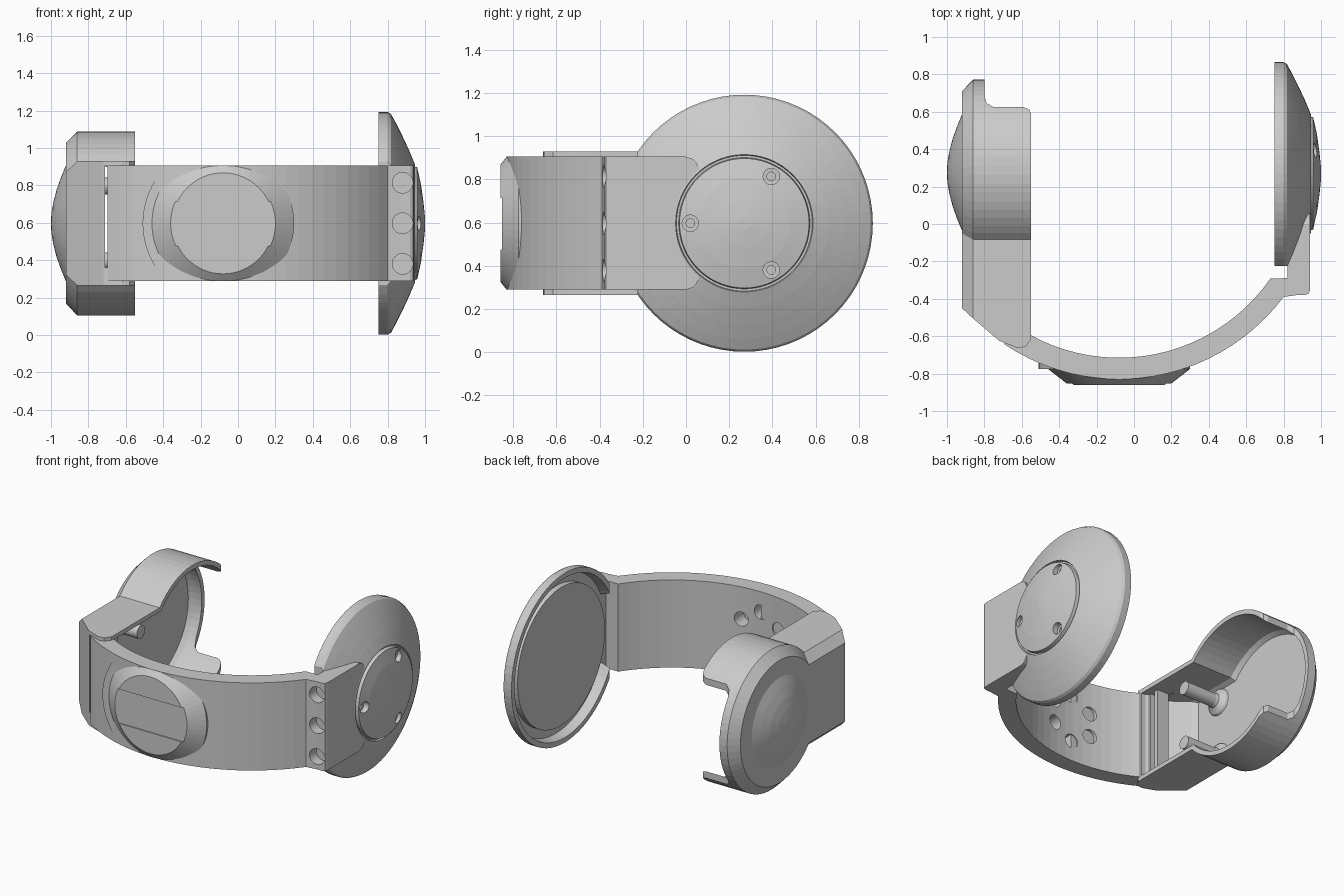
import bpy, bmesh, math
from mathutils import Vector

if "Cube" in bpy.data.objects:
    bpy.data.objects.remove(bpy.data.objects["Cube"])

CZ = 0.597            # height of the centre line
DY = 0.27             # depth of the disc axis and band arc centre


def finish(name, bm):
    bmesh.ops.remove_doubles(bm, verts=bm.verts, dist=1e-5)
    bmesh.ops.recalc_face_normals(bm, faces=bm.faces)
    me = bpy.data.meshes.new(name)
    bm.to_mesh(me)
    bm.free()
    ob = bpy.data.objects.new(name, me)
    bpy.context.collection.objects.link(ob)
    return ob


def loft(name, loops, closed=False):
    """Skin equal-length loops; cap the ends unless closed."""
    bm = bmesh.new()
    rows = [[bm.verts.new(p) for p in lp] for lp in loops]
    n = len(rows[0])
    pairs = list(zip(rows, rows[1:])) + ([(rows[-1], rows[0])] if closed else [])
    for a, b in pairs:
        for i in range(n):
            j = (i + 1) % n
            bm.faces.new((a[i], a[j], b[j], b[i]))
    if not closed:
        bm.faces.new(rows[0])
        bm.faces.new(rows[-1])
    return finish(name, bm)


def prism(name, pts, z0, z1):
    return loft(name, [[(x, y, z) for x, y in pts] for z in (z0, z1)])


def box(name, x0, x1, y0, y1, z0, z1):
    return prism(name, [(x0, y0), (x1, y0), (x1, y1), (x0, y1)], z0, z1)


def turned(name, profile, centre, axis='X', n=64):
    """Solid of revolution from (position along axis, radius) pairs."""
    loops = []
    for t, r in profile:
        r = max(r, 0.004)
        ring = []
        for i in range(n):
            a = 2 * math.pi * i / n
            c, s = r * math.cos(a), r * math.sin(a)
            if axis == 'X':
                ring.append((t, centre[0] + c, centre[1] + s))
            else:
                ring.append((centre[0] + c, t, centre[1] + s))
        loops.append(ring)
    return loft(name, loops)


def boolean(ob, tool, op='DIFFERENCE'):
    m = ob.modifiers.new('bool', 'BOOLEAN')
    m.operation, m.object, m.solver = op, tool, 'EXACT'
    bpy.context.view_layer.update()
    dg = bpy.context.evaluated_depsgraph_get()
    me = bpy.data.meshes.new_from_object(ob.evaluated_get(dg))
    ob.modifiers.clear()
    ob.data = me
    bpy.data.objects.remove(tool)


def arc_y(x, r):
    return DY - math.sqrt(r * r - (x + 0.08) ** 2)


def arc(r, x0, x1, n=22):
    a0, a1 = math.asin((x0 + 0.08) / r), math.asin((x1 + 0.08) / r)
    return [(-0.08 + r * math.sin(a0 + (a1 - a0) * i / n),
             DY - r * math.cos(a0 + (a1 - a0) * i / n)) for i in range(n + 1)]


Z0, Z1 = 0.29, 0.905

# Curved band
band = prism('band', arc(1.10, -0.695, 0.80) + [(0.87, -0.38), (0.85, -0.29)]
             + arc(0.985, -0.62, 0.73)[::-1], Z0, Z1)

# Raised step and round front plate
step = turned('band_step', [(-0.775, 0.43), (-0.72, 0.43)], (-0.08, CZ), 'Y')
boolean(step, box('c', -0.7, -0.08, -1, 0, Z0, Z1), 'INTERSECT')
plate = turned('front_plate', [(-0.86, 0.27), (-0.775, 0.38), (-0.76, 0.38)], (-0.08, CZ), 'Y')
boolean(plate, box('c', -0.7, 0.7, -1, 0, Z0, Z1), 'INTERSECT')
boolean(plate, box('c', -0.5, 0.4, -1, -0.852, 0.475, 0.715))

# Ring of six blind holes inside the band
for i in range(6):
    a = math.radians(90 + 60 * i)
    boolean(band, turned('c', [(-0.80, 0.05), (-0.4, 0.05)],
                         (-0.08 + 0.165 * math.cos(a), CZ + 0.165 * math.sin(a)), 'Y', 24))
    boolean_tool = turned('c', [(-0.80, 0.05), (-0.4, 0.05)],
                          (-0.08 + 0.165 * math.cos(a), CZ + 0.165 * math.sin(a)), 'Y', 24)
    boolean(plate, boolean_tool)

# Bracket joining the band to the disc
bracket = prism('disc_bracket', [(0.80, arc_y(0.80, 1.10)), (0.87, -0.38), (0.92, -0.378),
                                 (0.935, -0.37), (0.942, -0.35), (0.942, 0.06), (0.925, 0.06),
                                 (0.822, -0.22), (0.822, -0.288), (0.80, -0.288)], Z0, Z1)
boolean(bracket, turned('c', [(0.7, 0.325), (1.1, 0.325)], (DY, CZ)))
for s in (-1, 1):
    # rounded horn corners
    zc = CZ + s * 0.308
    pts = [(0.09, zc + s * 0.03), (0.0, zc + s * 0.03), (0.0, zc), (0.03, zc - s * 0.01),
           (0.05, zc - s * 0.03), (0.06, zc - s * 0.06), (0.09, zc - s * 0.06)]
    boolean(bracket, loft('c', [[(x, y, z) for y, z in pts] for x in (0.7, 1.1)]))
for dz in (-0.217, 0, 0.217):
    for part in (bracket, band):
        boolean(part, turned('c', [(-0.5, 0.055), (-0.31, 0.055)], (0.88, CZ + dz), 'Y', 32))

# Domed disc with recessed inner face and groove around the cap
disc = turned('round_disc', [(0.78, 0), (0.78, 0.485), (0.82, 0.485), (0.82, 0.55), (0.75, 0.56),
                             (0.75, 0.595), (0.80, 0.595), (0.818, 0.585), (0.845, 0.535),
                             (0.88, 0.465), (0.915, 0.39), (0.945, 0.318), (0.932, 0.314),
                             (0.932, 0.304), (0.958, 0.30), (0.978, 0.21), (0.992, 0.11),
                             (1.0, 0.03), (1.0, 0)], (DY, CZ), n=72)
boolean(disc, box('c', 0.6, 1.1, -0.5, -0.225, -0.1, 1.3))
for a in (60, 180, 300):
    c = (DY + 0.25 * math.cos(math.radians(a)), CZ + 0.25 * math.sin(math.radians(a)))
    boolean(disc, turned('c', [(0.90, 0.02), (0.935, 0.02), (0.936, 0.038), (1.1, 0.038)], c, 'X', 24))


# Keyhole shaped hollow housing on the left
def keyhole(x, r, hw, yend, n=48):
    a0 = math.pi - math.asin(hw / r)
    pts = [(x, 0.28 + r * math.cos(-a0 + 2 * a0 * i / n), CZ + r * math.sin(-a0 + 2 * a0 * i / n))
           for i in range(n + 1)]
    return pts + [(x, yend, CZ + hw), (x, yend, CZ - hw)]


housing = loft('housing', [
    keyhole(-0.92, 0.43, 0.275, -0.45), keyhole(-0.86, 0.492, 0.332, -0.505),
    keyhole(-0.72, 0.492, 0.332, -0.625), keyhole(-0.62, 0.492, 0.332, -0.663),
    keyhole(-0.58, 0.492, 0.332, -0.657), keyhole(-0.55, 0.492, 0.332, -0.615),
    keyhole(-0.55, 0.46, 0.302, -0.58), keyhole(-0.72, 0.46, 0.302, -0.57),
    keyhole(-0.86, 0.46, 0.302, -0.46), keyhole(-0.89, 0.44, 0.285, -0.42)])
# open back of the rim, and the slit beside the band
boolean(housing, prism('c', [(-0.8, 0.9), (-0.8, 0.68), (-0.787, 0.645), (-0.75, 0.625),
                             (-0.59, 0.625), (-0.56, 0.612), (-0.548, 0.58), (-0.5, 0.56),
                             (-0.5, 0.9)], 0, 1.3))
boolean(housing, box('c', -0.712, -0.698, -0.8, -0.45, 0.36, Z1))

# Outer dome of the housing
turned('housing_dome', [(-0.91, 0.31), (-0.92, 0.31), (-0.945, 0.25), (-0.97, 0.18),
                        (-0.988, 0.11), (-0.998, 0.05), (-1.0, 0)], (0.275, CZ))

# Inner clip rib and screw posts with flared feet
box('clip_rib', -0.69, -0.60, -0.51, -0.48, CZ - 0.305, CZ + 0.305)
box('clip_block', -0.69, -0.60, -0.62, -0.55, CZ - 0.305, CZ + 0.305)
for s, side in ((-1, 'lower'), (1, 'upper')):
    turned(side + '_screw_post', [(-0.895, 0.095), (-0.875, 0.085), (-0.85, 0.05),
                                  (-0.83, 0.045), (-0.60, 0.045)], (-0.22, CZ + s * 0.2), 'X', 24)
